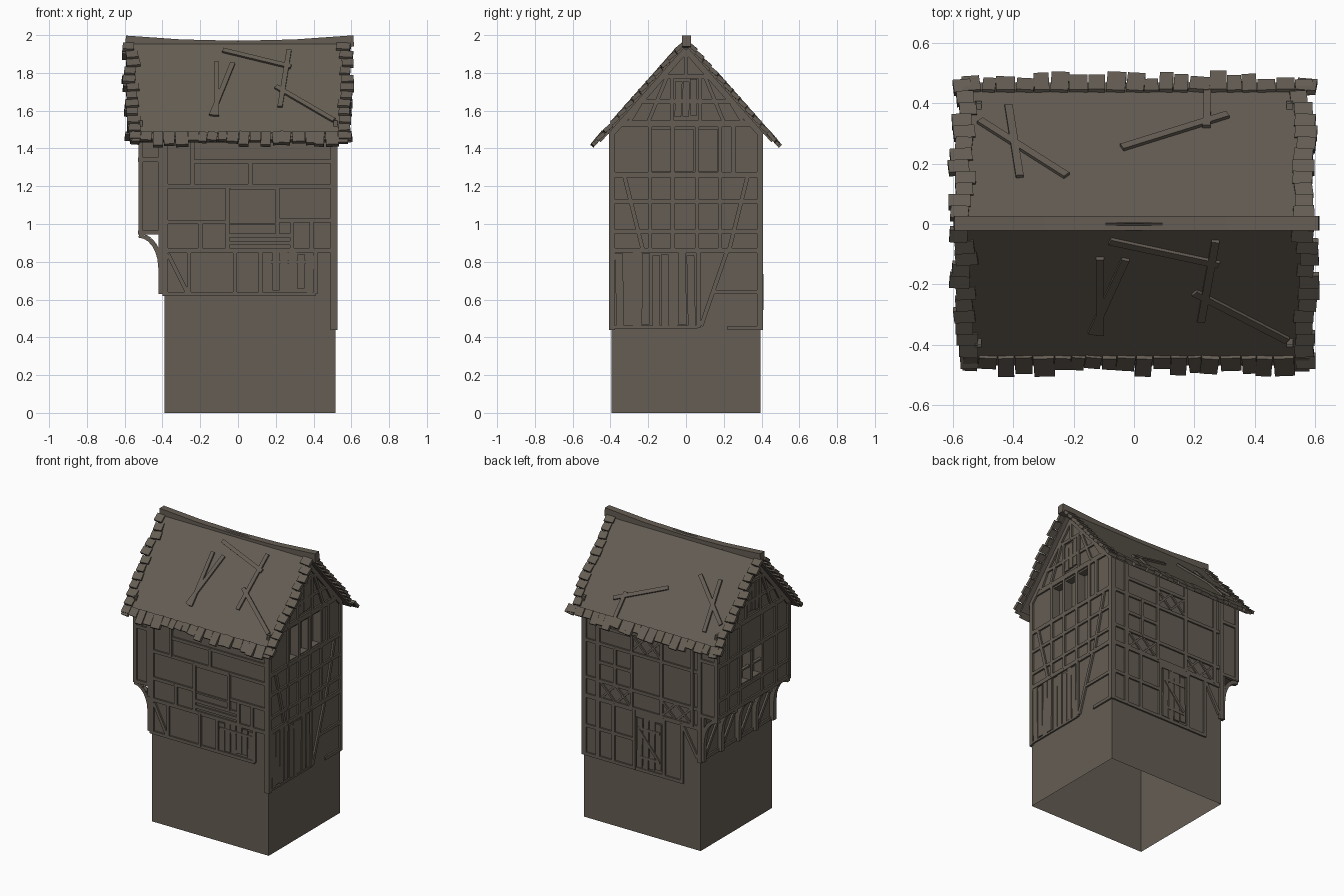
import bpy, bmesh, math, random
from mathutils import Vector, Matrix

random.seed(7)
if "Cube" in bpy.data.objects:
    bpy.data.objects.remove(bpy.data.objects["Cube"])

COLOUR = (0.13, 0.11, 0.088, 1)
wood = bpy.data.materials.new("weathered_brown")
wood.use_nodes = True
wood.diffuse_color = COLOUR
shader = wood.node_tree.nodes["Principled BSDF"]
shader.inputs["Base Color"].default_value = COLOUR
shader.inputs["Roughness"].default_value = 0.9


def finish(name, bm):
    mesh = bpy.data.meshes.new(name)
    bm.to_mesh(mesh)
    bm.free()
    mesh.materials.append(wood)
    obj = bpy.data.objects.new(name, mesh)
    bpy.context.collection.objects.link(obj)
    return obj


def beam(bm, p, q, normal, width, thick, sink=0.01):
    """Box from p to q lying on a surface with the given normal."""
    p, q, n = Vector(p), Vector(q), Vector(normal).normalized()
    d = q - p
    side = n.cross(d.normalized())
    n = d.normalized().cross(side)
    centre = (p + q) / 2 + n * (thick - sink) / 2
    m = Matrix((d, side * width, n * (thick + sink))).transposed().to_4x4()
    bmesh.ops.create_cube(bm, size=1, matrix=Matrix.Translation(centre) @ m)


# House body: gabled prism with an open base, and a jettied upper storey
HALF, EAVE, PITCH = 0.395, 1.5, 1.13


def gabled(name, x0, x1, floor, open_base, holes):
    bm = bmesh.new()
    outline = [(-HALF, floor), (HALF, floor), (HALF, EAVE),
               (0, EAVE + PITCH * HALF), (-HALF, EAVE)]
    face = bm.faces.new([bm.verts.new((x0, y, z)) for y, z in outline])
    moved = bmesh.ops.extrude_face_region(bm, geom=[face])["geom"]
    bmesh.ops.translate(bm, vec=(x1 - x0, 0, 0),
                        verts=[v for v in moved if isinstance(v, bmesh.types.BMVert)])
    bmesh.ops.recalc_face_normals(bm, faces=bm.faces)
    obj = finish(name, bm)
    # Recessed window openings
    cutter_bm = bmesh.new()
    for x, y0, y1, z0, z1 in holes:
        m = Matrix.Translation((x, (y0 + y1) / 2, (z0 + z1) / 2)) @ Matrix.Diagonal((0.1, y1 - y0, z1 - z0, 1))
        bmesh.ops.create_cube(cutter_bm, size=1, matrix=m)
    cutter = finish("window_cutter", cutter_bm)
    cut = obj.modifiers.new("windows", "BOOLEAN")
    cut.operation, cut.solver, cut.object = "DIFFERENCE", "EXACT", cutter
    bpy.context.view_layer.objects.active = obj
    bpy.ops.object.modifier_apply(modifier=cut.name)
    bpy.data.objects.remove(cutter)
    if open_base:
        bm = bmesh.new()
        bm.from_mesh(obj.data)
        base = [f for f in bm.faces if f.calc_center_median().z < 0.001]
        bmesh.ops.delete(bm, geom=base, context="FACES_ONLY")
        bm.to_mesh(obj.data)
        bm.free()


gabled("house_body", -0.39, 0.515, 0, True,
       [(0.515, a, a + 0.1, 1.28, 1.5) for a in (-0.18, -0.06, 0.068)])
gabled("jetty_body", -0.515, -0.385, 0.95, False,
       [(-0.515, a, a + 0.1, 1.1, 1.3) for a in (-0.09, 0.04)])


class Wall:
    """Timber framing on one wall; u runs along the wall, z is height."""

    def __init__(self, name, normal, offset):
        self.name, self.n, self.offset = name, Vector(normal), offset
        self.bm = bmesh.new()

    def at(self, u, z):
        base = self.n * self.offset
        return base + (Vector((u, 0, z)) if self.n.y else Vector((0, u, z)))

    def stick(self, a, b, width=0.022, thick=0.012):
        beam(self.bm, self.at(*a), self.at(*b), self.n, width, thick)

    def rails(self, u0, u1, *heights, width=0.022):
        for z in heights:
            self.stick((u0, z), (u1, z), width, 0.011)

    def posts(self, z0, z1, *places, width=0.022):
        for u in places:
            self.stick((u, z0), (u, z1), width)

    def cross(self, u0, u1, z0, z1):
        self.stick((u0, z0), (u1, z1), 0.014, 0.009)
        self.stick((u0, z1), (u1, z0), 0.014, 0.008)

    def boards(self, u0, u1, z0, z1, count):
        step = (u1 - u0) / count
        for i in range(count):
            u = u0 + (i + 0.5) * step
            lean = random.uniform(-0.004, 0.004)
            self.stick((u - lean, z0 + random.uniform(0, 0.02)),
                       (u + lean, z1 - random.uniform(0, 0.02)),
                       step * 0.88, random.uniform(0.006, 0.011))

    def gable(self):
        rise = EAVE + PITCH * HALF - 0.025
        for s in (-1, 1):
            self.stick((s * 0.4, rise - PITCH * 0.4), (0, rise), 0.03)
            self.stick((s * 0.2, 1.54), (s * 0.1, 1.78), 0.02)
            self.stick((s * 0.3, 1.54), (s * 0.24, 1.64), 0.02)
        self.rails(-0.4, 0.4, 1.53, width=0.035)
        self.rails(-0.25, 0.25, 1.65)
        self.rails(-0.15, 0.15, 1.78)
        self.posts(1.54, 1.78, -0.075, 0.075)
        self.posts(1.78, 1.92, 0)
        self.boards(-0.06, 0.06, 1.56, 1.77, 3)

    def done(self):
        finish(self.name, self.bm)


# Front framing
w = Wall("front_timbers", (0, -1, 0), HALF)
w.posts(0.62, 1.48, -0.385, width=0.03)
w.posts(0.44, 1.48, 0.507, width=0.035)
w.rails(-0.42, 0.52, 0.86, width=0.025)
w.rails(-0.4, 0.41, 0.63)
w.posts(0.63, 0.86, -0.26, -0.015, 0.12, 0.41)
w.stick((-0.37, 0.84), (-0.27, 0.64))
w.boards(0.135, 0.4, 0.64, 0.85, 6)
w.rails(0.14, 0.4, 0.8, width=0.016)
w.rails(-0.37, 0.5, 1.2)
w.rails(-0.37, -0.06, 1.01)
w.rails(0.2, 0.5, 1.02)
w.rails(-0.05, 0.29, 0.94, 0.9)
w.posts(0.86, 1.2, -0.055)
w.posts(0.86, 1.01, -0.2, 0.285, 0.39)
w.posts(0.94, 1.2, 0.21)
w.rails(-0.04, 0.2, 1.185, 1.0, width=0.012)
w.posts(1.2, 1.48, -0.24)
w.rails(-0.24, 0.5, 1.33)
w.posts(1.2, 1.33, 0.065)
w.posts(0.95, 1.48, -0.515, -0.41, width=0.026)
w.rails(-0.53, -0.4, 0.955, 1.34)
w.done()

# Right framing
w = Wall("gable_end_timbers", (1, 0, 0), 0.515)
w.posts(0.44, 1.53, -0.392, 0.392, width=0.03)
w.rails(-0.4, 0.4, 0.86, 1.26, width=0.028)
w.posts(0.86, 1.53, -0.19, -0.07, 0.058, 0.18)
w.rails(-0.4, 0.4, 0.96, 1.12)
w.posts(1.26, 1.53, 0.25)
for s in (-1, 1):
    w.stick((s * 0.325, 1.25), (s * 0.23, 0.87))
w.boards(-0.375, -0.19, 0.46, 0.85, 4)
w.boards(-0.18, 0.05, 0.45, 0.85, 5)
w.posts(0.45, 0.86, 0.065)
w.stick((0.215, 0.85), (0.08, 0.46))
w.rails(0.15, 0.4, 0.64)
w.rails(0.22, 0.4, 0.45)
w.rails(-0.4, 0.06, 0.455, width=0.014)
w.gable()
w.done()

# Back framing with door
w = Wall("back_timbers", (0, 1, 0), HALF)
w.posts(0.44, 1.48, 0.507, 0.4, width=0.03)
w.posts(0.62, 1.48, -0.385, width=0.03)
w.posts(0.95, 1.48, -0.515, width=0.026)
w.rails(-0.53, -0.4, 0.955, 1.34)
w.posts(0.44, 0.86, 0.28, 0.12, -0.11, -0.25)
w.rails(-0.25, 0.52, 0.45)
w.rails(-0.4, 0.52, 0.86, width=0.03)
w.rails(0.12, 0.5, 0.65)
w.stick((-0.26, 0.84), (-0.37, 0.65))
w.boards(-0.09, 0.1, 0.46, 0.82, 4)
w.rails(-0.12, 0.13, 0.83, width=0.03)
w.rails(-0.08, 0.09, 0.54, 0.74, width=0.018)
w.stick((-0.07, 0.55), (0.08, 0.73), 0.018, 0.016)
w.rails(-0.4, 0.52, 0.99, 1.25)
w.posts(0.86, 1.48, 0.14, -0.09, -0.33)
w.posts(0.99, 1.25, 0.27)
w.rails(-0.09, 0.14, 1.39)
w.rails(0.14, 0.4, 1.12, 1.37)
for u, z in ((0.15, 0.87), (0.27, 0.87), (-0.2, 0.87), (-0.32, 0.87), (-0.08, 1.27), (0.03, 1.27)):
    w.cross(u, u + 0.11, z, z + 0.11)
w.done()

# Jetty end framing
w = Wall("jetty_timbers", (-1, 0, 0), 0.515)
w.posts(0.95, 1.53, -0.392, 0.392, width=0.03)
w.rails(-0.4, 0.4, 0.96, 1.32, width=0.028)
w.rails(-0.4, 0.4, 1.08)
w.posts(0.95, 1.53, -0.25, -0.1, 0.15, 0.28)
w.posts(1.1, 1.3, 0.025, width=0.03)
w.rails(-0.1, 0.15, 1.2, width=0.012)
w.gable()
w.done()
w = Wall("lower_jetty_side_timbers", (-1, 0, 0), 0.39)
w.rails(-0.4, 0.4, 0.64, 0.86)
w.posts(0.63, 0.95, -0.385, -0.19, 0, 0.19, 0.385, width=0.03)
for u in (-0.36, -0.17, 0.03, 0.22):
    w.stick((u, 0.84), (u + 0.13, 0.66))
w.done()

# Curved jetty brackets
bm = bmesh.new()
for y in (-0.385, -0.19, 0, 0.19, 0.385):
    arc = [Vector((-0.525 + 0.115 * math.sin(a), y, 0.77 + 0.17 * math.cos(a)))
           for a in (i * math.pi / 12 for i in range(7))]
    for p, q in zip(arc, arc[1:]):
        beam(bm, p, q, (0, 1, 0), 0.025, 0.015, 0.015)
    beam(bm, (-0.405, y, 0.63), (-0.405, y, 0.95), (0, 1, 0), 0.03, 0.015, 0.015)
finish("jetty_brackets", bm)


# Roof slopes, ragged shingles and loose planks
def slope(x, y, lift=0.0):
    return Vector((x, y, 1.97 - PITCH * abs(y) + lift))


planks = {-1: [(-0.113, 0.107, -0.113, 0.358), (-0.028, 0.11, -0.14, 0.355), (-0.08, 0.05, 0.28, 0.127),
               (0.27, 0.05, 0.222, 0.315), (0.2, 0.22, 0.507, 0.378)],
          1: [(-0.51, 0.335, -0.223, 0.153), (-0.415, 0.385, -0.378, 0.15),
              (-0.04, 0.246, 0.31, 0.355), (0.243, 0.45, 0.24, 0.315)]}
roof, shingles, loose = bmesh.new(), bmesh.new(), bmesh.new()
for s in (-1, 1):
    up = Vector((0, s * PITCH, 1))
    beam(roof, slope(0, 0), slope(0, s * 0.465), up, 1.12, 0.004, 0.018)
    # Eaves shingles
    x = -0.565
    while x < 0.56:
        width = random.uniform(0.045, 0.075)
        beam(shingles, slope(x + width / 2, s * 0.435, 0.004),
             slope(x + width / 2 + random.uniform(-0.008, 0.008), s * random.uniform(0.47, 0.497)),
             up, width * 0.95, random.uniform(0.01, 0.016), 0.008)
        x += width
    # Verge shingles
    for e in (-1, 1):
        for i in range(12):
            y = 0.015 + i * 0.038
            x = e * 0.568 + random.uniform(-0.012, 0.012) - 0.01 * (i > 8) * e
            beam(shingles, slope(x, s * y),
                 slope(x + random.uniform(-0.006, 0.006), s * (y + 0.04), 0.012),
                 up, random.uniform(0.055, 0.075), 0.01, 0.012)
    for x0, y0, x1, y1 in planks[s]:
        beam(loose, slope(x0, s * y0), slope(x1, s * y1), up, 0.026, 0.016)
finish("roof_slopes", roof)
finish("edge_shingles", shingles)
finish("loose_roof_planks", loose)

# Sagging ridge beam
bm = bmesh.new()
ridge = [Vector((x, 0.003, 1.945 + 0.028 * (x / 0.6) ** 2)) for x in (-0.595, -0.3, 0, 0.3, 0.612)]
for p, q in zip(ridge, ridge[1:]):
    beam(bm, p, q, (0, 0, 1), 0.048, 0.025, 0.035)
finish("ridge_beam", bm)
